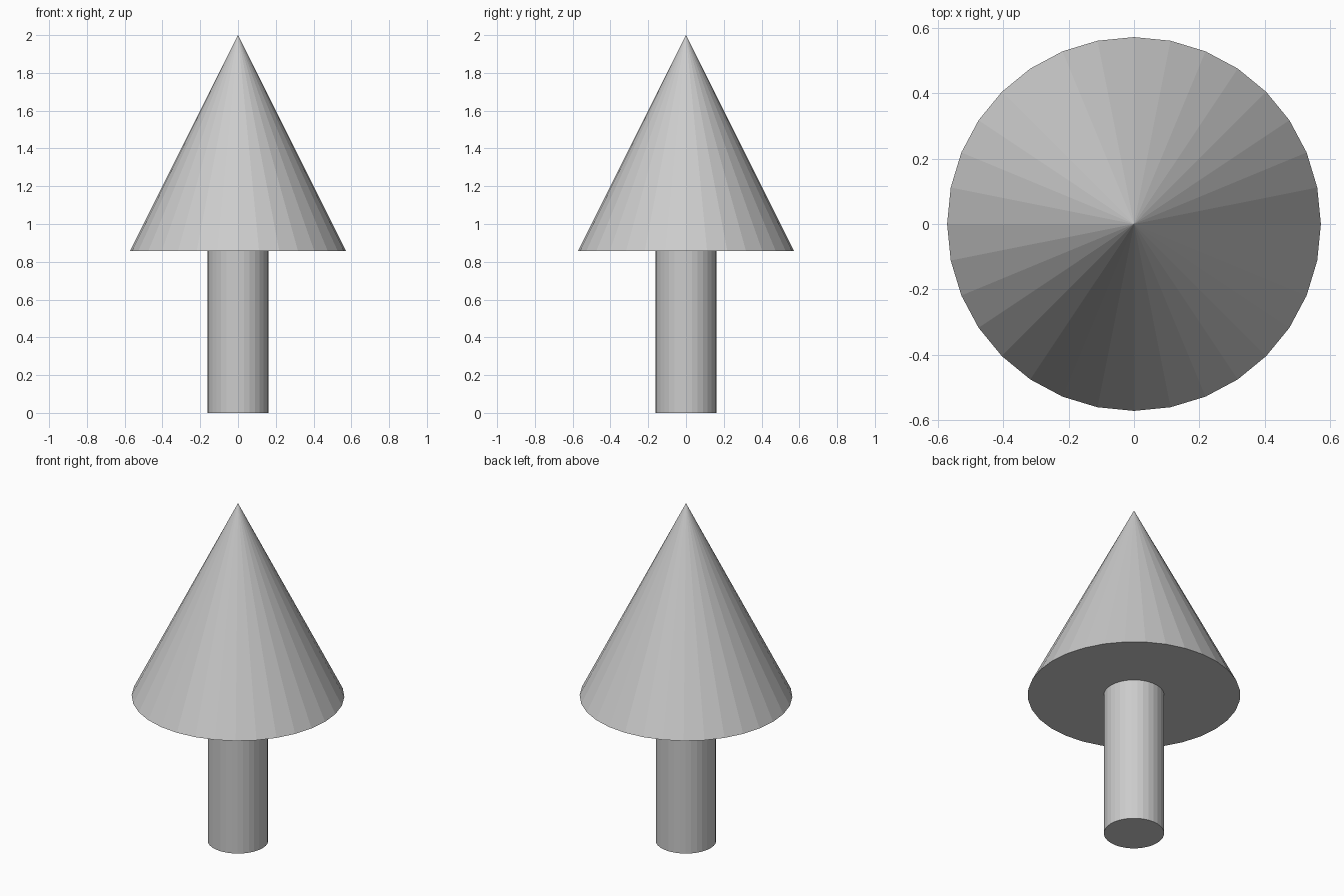
import bpy

if "Cube" in bpy.data.objects:
    bpy.data.objects.remove(bpy.data.objects["Cube"])

SIDES = 32
SPLIT = 0.858  # height where the trunk meets the foliage

# Trunk
bpy.ops.mesh.primitive_cylinder_add(vertices=SIDES, radius=0.162, depth=SPLIT,
                                    location=(0, 0, SPLIT / 2))
bpy.context.object.name = "trunk"

# Conical foliage
height = 2 - SPLIT
bpy.ops.mesh.primitive_cone_add(vertices=SIDES, radius1=0.571, radius2=0, depth=height,
                                location=(0, 0, SPLIT + height / 2))
bpy.context.object.name = "foliage_cone"
